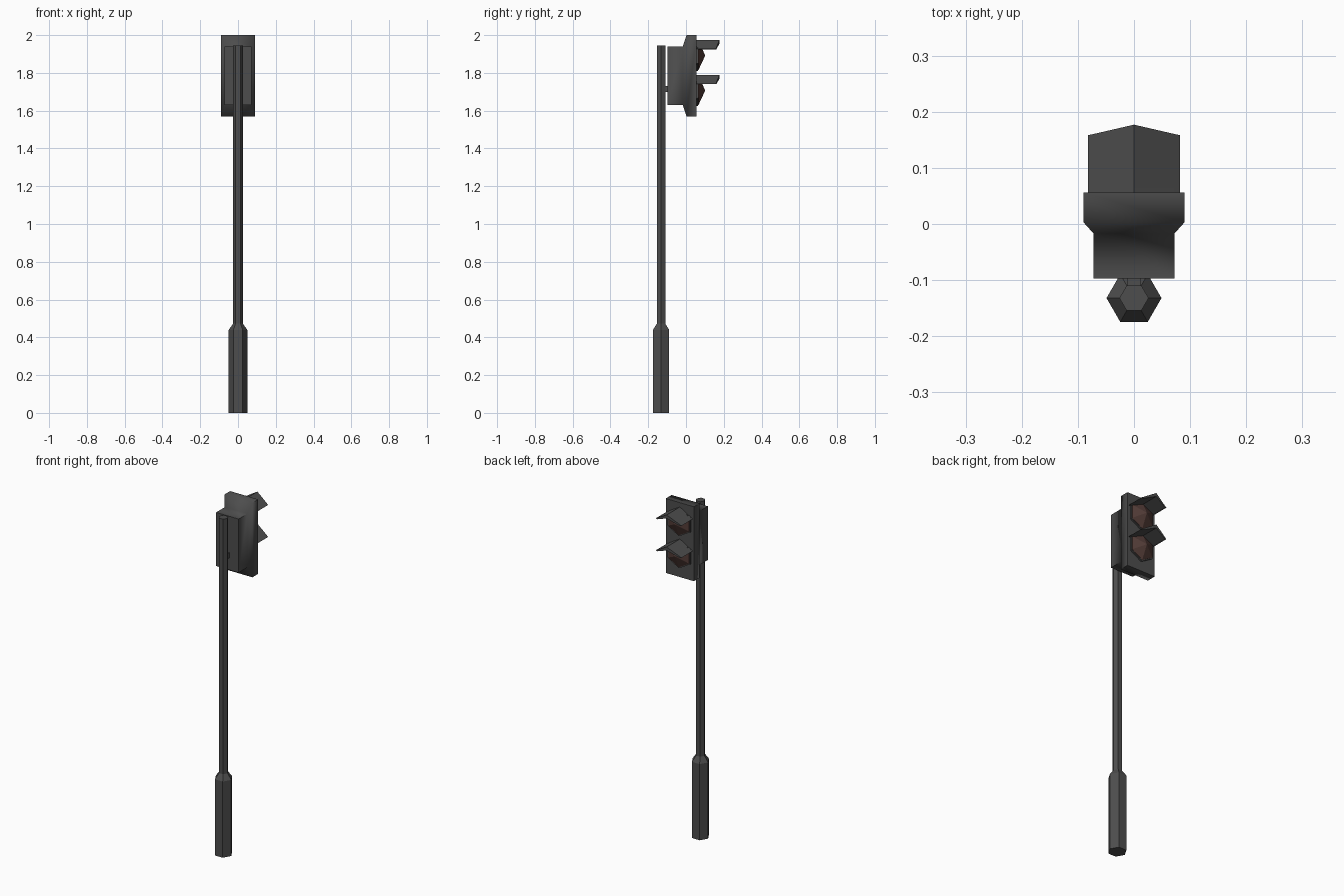
import bpy, math

if "Cube" in bpy.data.objects:
    bpy.data.objects.remove(bpy.data.objects["Cube"])


def material(name, rgb):
    m = bpy.data.materials.new(name)
    m.diffuse_color = (*rgb, 1)
    m.use_nodes = True
    m.node_tree.nodes["Principled BSDF"].inputs["Base Color"].default_value = m.diffuse_color
    return m


grey = material("dark grey", (0.075, 0.075, 0.075))
brown = material("dark red brown", (0.085, 0.045, 0.038))


def loft(name, rings, mat):
    """Skin a list of equal-length point rings and cap both ends."""
    n = len(rings[0])
    verts = [p for r in rings for p in r]
    faces = [(k * n + i, k * n + (i + 1) % n, (k + 1) * n + (i + 1) % n, (k + 1) * n + i)
             for k in range(len(rings) - 1) for i in range(n)]
    faces += [tuple(reversed(range(n))), tuple(range(len(verts) - n, len(verts)))]
    me = bpy.data.meshes.new(name)
    me.from_pydata(verts, [], faces)
    me.materials.append(mat)
    ob = bpy.data.objects.new(name, me)
    bpy.context.collection.objects.link(ob)
    # consistent outward normals
    import bmesh
    bm = bmesh.new()
    bm.from_mesh(me)
    bmesh.ops.recalc_face_normals(bm, faces=bm.faces)
    bm.to_mesh(me)
    bm.free()
    return ob


def hex_flat(r, z):
    return [(r * math.cos(i * math.pi / 3), -0.132 + r * math.sin(i * math.pi / 3), z) for i in range(6)]


def hex_front(r, y, zc):
    return [(r * math.sin(i * math.pi / 3), y, zc + r * math.cos(i * math.pi / 3)) for i in range(6)]


def rect(x, y, z0, z1):
    return [(-x, y, z0), (x, y, z0), (x, y, z1), (-x, y, z1)]


# Post with thick lower sleeve
loft("post", [hex_flat(0.049, 0), hex_flat(0.049, 0.44), hex_flat(0.026, 0.472), hex_flat(0.026, 1.945)], grey)

# Signal housing flaring towards the lenses
housing = loft("housing", [rect(0.072, -0.097, 1.63, 1.94), rect(0.072, -0.017, 1.63, 1.94),
                           rect(0.09, 0.003, 1.57, 2.0), rect(0.09, 0.056, 1.57, 2.0)], grey)
bpy.context.view_layer.objects.active = housing
housing.select_set(True)
bpy.ops.object.shade_smooth_by_angle(angle=math.radians(80))

# Bracket joining post and housing
loft("bracket", [rect(0.012, -0.125, 1.70, 1.73), rect(0.012, -0.09, 1.70, 1.73)], grey)

for label, top in (("upper", 1.975), ("lower", 1.79)):
    zc = top - 0.083
    # Rim around the lens
    loft(label + "_rim", [hex_front(0.083, 0.05, zc), hex_front(0.083, 0.064, zc)], grey)
    # Bulging hexagonal lens
    loft(label + "_lens", [hex_front(0.077, 0.06, zc), hex_front(0.077, 0.066, zc),
                           hex_front(0.004, 0.1, zc)], brown)
    # Peaked hood with a pointed front edge
    section = [(-0.082, -0.048), (0, 0), (0.082, -0.048), (0.07, -0.05), (0, -0.02), (-0.07, -0.05)]
    loft(label + "_hood", [[(x, 0.05, top + z) for x, z in section],
                           [(x, 0.177 - abs(x) * 0.23, top + z) for x, z in section]], grey)
